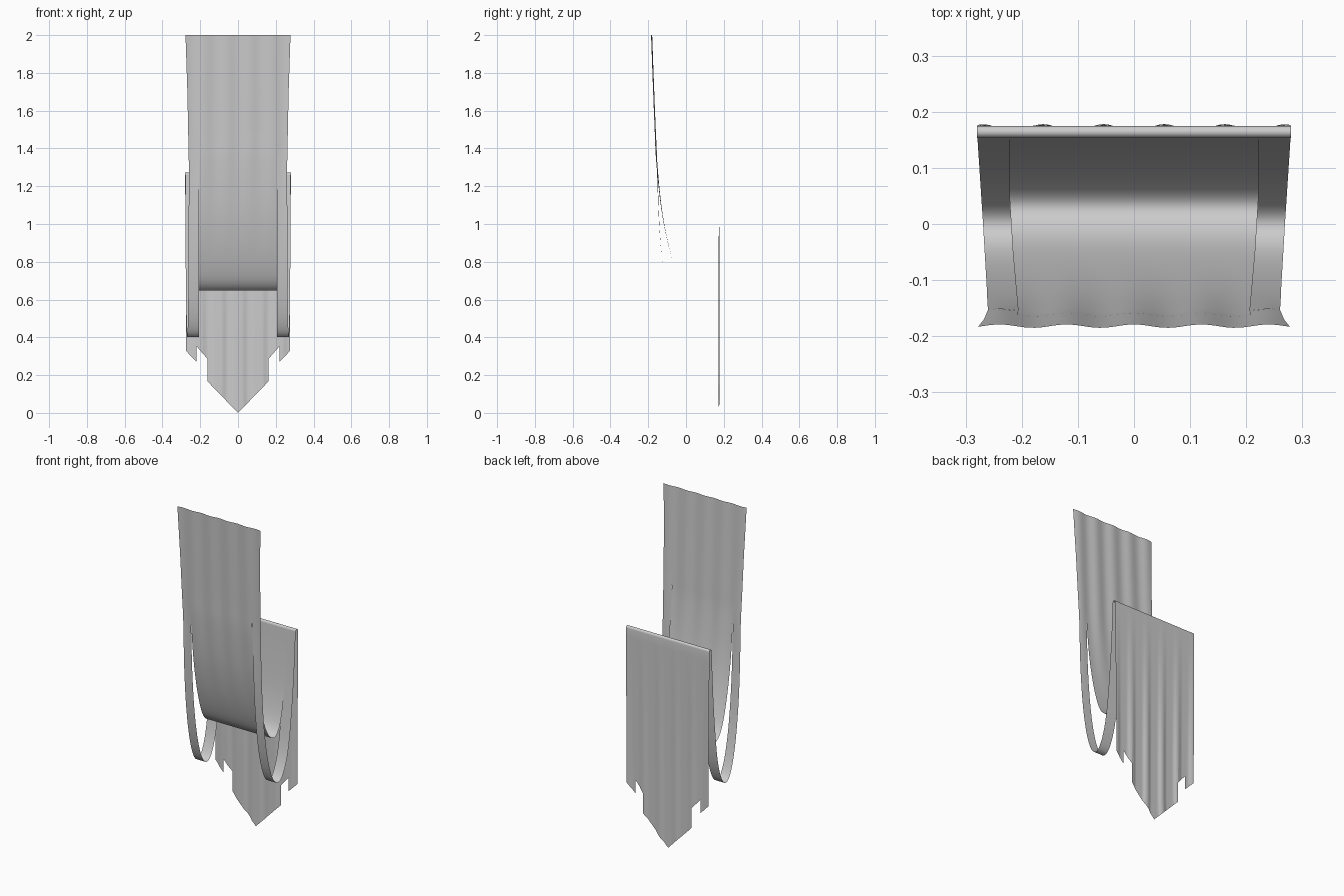
import bpy, bmesh, math

if "Cube" in bpy.data.objects:
    bpy.data.objects.remove(bpy.data.objects["Cube"])


def spline(pts, n=6):
    """Smooth curve through a few (y, z) points."""
    p = [pts[0]] + pts + [pts[-1]]
    out = []
    for i in range(1, len(p) - 2):
        a, b, c, d = p[i - 1:i + 3]
        for k in range(n):
            t = k / n
            out.append(tuple(0.5 * (2 * b[j] + (c[j] - a[j]) * t
                       + (2 * a[j] - 5 * b[j] + 4 * c[j] - d[j]) * t * t
                       + (3 * b[j] - a[j] - 3 * c[j] + d[j]) * t ** 3) for j in (0, 1)))
    return out + [pts[-1]]


def lerp_table(v, table):
    for (a, fa), (b, fb) in zip(table, table[1:]):
        if v <= b:
            return fa + (fb - fa) * max(0, (v - a) / (b - a))
    return table[-1][1]


def sheet(name, grids):
    """Make one smooth cloth object from grids (rows of points)."""
    bm = bmesh.new()
    for rows in grids:
        vs = [[bm.verts.new(p) for p in row] for row in rows]
        for r0, r1 in zip(vs, vs[1:]):
            for i in range(len(r0) - 1):
                bm.faces.new((r0[i], r1[i], r1[i + 1], r0[i + 1]))
    bmesh.ops.remove_doubles(bm, verts=bm.verts, dist=0.0002)
    for f in bm.faces:
        f.smooth = True
    me = bpy.data.meshes.new(name)
    bm.to_mesh(me)
    bm.free()
    ob = bpy.data.objects.new(name, me)
    bpy.context.collection.objects.link(ob)
    return ob


def front_ripple(x, y, z):
    amp = 0.003 * min(1, max(0, (z - 0.8) / 0.6)) if y < 0 else 0
    return y + amp * math.cos(2 * math.pi * x / 0.12)


def loft(path, inner, outer, cols):
    """Sweep a path; inner and outer give the x limits at (y, z)."""
    rows = []
    for y, z in path:
        a, b = inner(y, z), outer(y, z)
        xs = [a + (b - a) * i / cols for i in range(cols + 1)]
        rows.append([(x, front_ripple(x, y, z), z) for x in xs])
    return rows


upper = [(-.182, 2), (-.173, 1.75), (-.163, 1.5), (-.155, 1.33)]
center_path = spline(upper + [(-.132, 1.1), (-.10, .92), (-.06, .775), (-.02, .685), (.028, .648),
                              (.07, .68), (.10, .76), (.125, .9), (.143, 1.1), (.153, 1.26)])
strip_path = spline(upper + [(-.142, 1.0), (-.12, .75), (-.087, .56), (-.045, .44), (0, .402),
                             (.045, .44), (.087, .56), (.116, .76), (.138, 1.0), (.153, 1.26)])


def slit_x(y, z):
    return lerp_table(y, [(-.15, .207), (-.05, .216), (.05, .222), (.16, .222)])


def strip_inner(y, z):
    return lerp_table(y, [(-.15, .207), (.13, .207), (.153, .222)])


def edge_x(y, z):
    if y < -.12:
        return lerp_table(z, [(.75, .262), (1.3, .26), (1.7, .268), (2, .278)])
    return lerp_table(y, [(-.12, .262), (0, .269), (.153, .279)])


# Front cloth: broad centre loop with a longer loose strip on each side
sheet("center_drape", [loft(center_path, lambda y, z: -slit_x(y, z), slit_x, 40)])
strip = loft(strip_path, strip_inner, edge_x, 6)
for side, s in (("left", -1), ("right", 1)):
    sheet(side + "_side_strip", [[[(s * x, y, z) for x, y, z in row] for row in strip]])

# Back panel: rolled top fold, hanging pleats and a stepped, pointed hem
fold = [(.164 - .011 * math.cos(a), 1.26 + .012 * math.sin(a))
        for a in [math.pi * i / 10 for i in range(11)]]


def back_column(x, hem):
    pts = [(x, y, z) for y, z in fold]
    zs = [1.26 - .86 * i / 16 for i in range(1, 17)] + [.4 + (hem - .4) * i / 4 for i in range(1, 5)]
    bump = max(0, -math.cos(2 * math.pi * x / .11))
    for z in zs:
        drop = min(1, (1.26 - z) / .8)
        taper = 1 - .02 * drop
        pts.append((x * taper, .175 + drop * (.007 * bump - .004), z))
    return pts


hem_pieces = [((0, 0), (.166, .168), 18), ((.166, .287), (.223, .352), 6), ((.223, .27), (.28, .327), 6)]
grids = []
for s in (-1, 1):
    for (x0, h0), (x1, h1), n in hem_pieces:
        cols = [back_column(s * (x0 + (x1 - x0) * i / n), h0 + (h1 - h0) * i / n)
                for i in range(n + 1)]
        if s < 0:
            cols.reverse()
        grids.append(list(zip(*cols)))
sheet("back_panel", grids)
